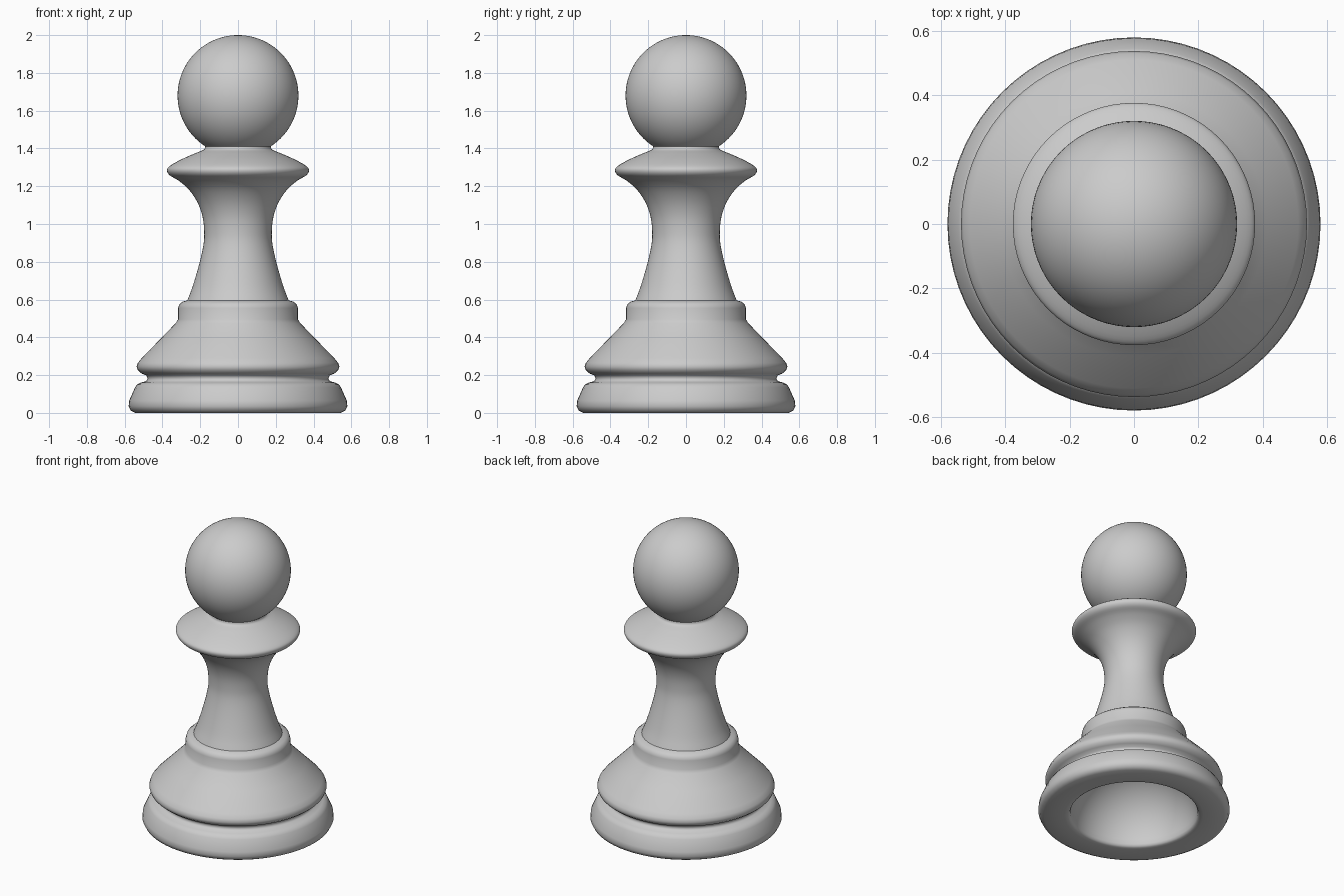
import bpy, bmesh
from math import sin, cos, pi, radians
from mathutils import Vector

if "Cube" in bpy.data.objects:
    bpy.data.objects.remove(bpy.data.objects["Cube"])

SEG = 72


def smooth_curve(pts, steps=4):
    """Catmull-Rom curve through (radius, height) points."""
    v = [Vector(p) for p in pts]
    v = [2 * v[0] - v[1]] + v + [2 * v[-1] - v[-2]]
    out = []
    for a, b, c, d in zip(v, v[1:], v[2:], v[3:]):
        for s in range(steps):
            t = s / steps
            p = 0.5 * (2*b + (c-a)*t + (2*a-5*b+4*c-d)*t*t + (3*b-a-3*c+d)*t**3)
            out.append((p.x, p.y))
    return out + [tuple(pts[-1])]


def arc(cz, r, a0, a1, n):
    """Circular arc centred on the axis; angles measured from horizontal."""
    return [(max(0.0, r * cos(radians(a0 + (a1 - a0) * i / n))),
             cz + r * sin(radians(a0 + (a1 - a0) * i / n))) for i in range(n + 1)]


def lathe(name, profile):
    """Revolve a bottom-to-top profile around z."""
    bm = bmesh.new()
    rings = []
    for r, z in profile:
        if r < 1e-5:
            rings.append([bm.verts.new((0, 0, z))] * SEG)
        else:
            rings.append([bm.verts.new((r * cos(2*pi*k/SEG), r * sin(2*pi*k/SEG), z))
                          for k in range(SEG)])
    for lo, hi in zip(rings, rings[1:]):
        for k in range(SEG):
            n = (k + 1) % SEG
            bm.faces.new(dict.fromkeys((lo[k], lo[n], hi[n], hi[k])))
    me = bpy.data.meshes.new(name)
    bm.to_mesh(me)
    bm.free()
    ob = bpy.data.objects.new(name, me)
    bpy.context.collection.objects.link(ob)
    bpy.ops.object.select_all(action='DESELECT')
    ob.select_set(True)
    bpy.context.view_layer.objects.active = ob
    bpy.ops.object.shade_smooth_by_angle(angle=radians(60))
    return ob


# Base: hemispherical hollow underneath, foot, groove, cone and collar
lathe("base", arc(0.0, 0.385, 90, 3, 20) + [
    (0.39, 0.008), (0.40, 0.002), (0.42, 0.0), (0.545, 0.0), (0.568, 0.012),
    (0.579, 0.035), (0.576, 0.065),
    (0.545, 0.135), (0.535, 0.15), (0.515, 0.16), (0.487, 0.168), (0.478, 0.18),
    (0.485, 0.198), (0.51, 0.208), (0.53, 0.225), (0.537, 0.245), (0.53, 0.265),
    (0.51, 0.29), (0.41, 0.392), (0.33, 0.475), (0.317, 0.495), (0.317, 0.555),
    (0.311, 0.575), (0.295, 0.588), (0.268, 0.596)])

# Stem flaring into the thin-edged collar
lathe("stem", smooth_curve([
    (0.268, 0.596), (0.24, 0.67), (0.205, 0.79), (0.183, 0.89), (0.179, 0.96),
    (0.188, 1.04), (0.215, 1.115), (0.26, 1.182), (0.315, 1.23), (0.362, 1.258),
    (0.376, 1.285), (0.36, 1.308), (0.30, 1.342), (0.23, 1.373), (0.182, 1.393),
    (0.173, 1.411)]))

# Ball head
lathe("head", arc(1.68, 0.32, -57.3, 90, 36))
